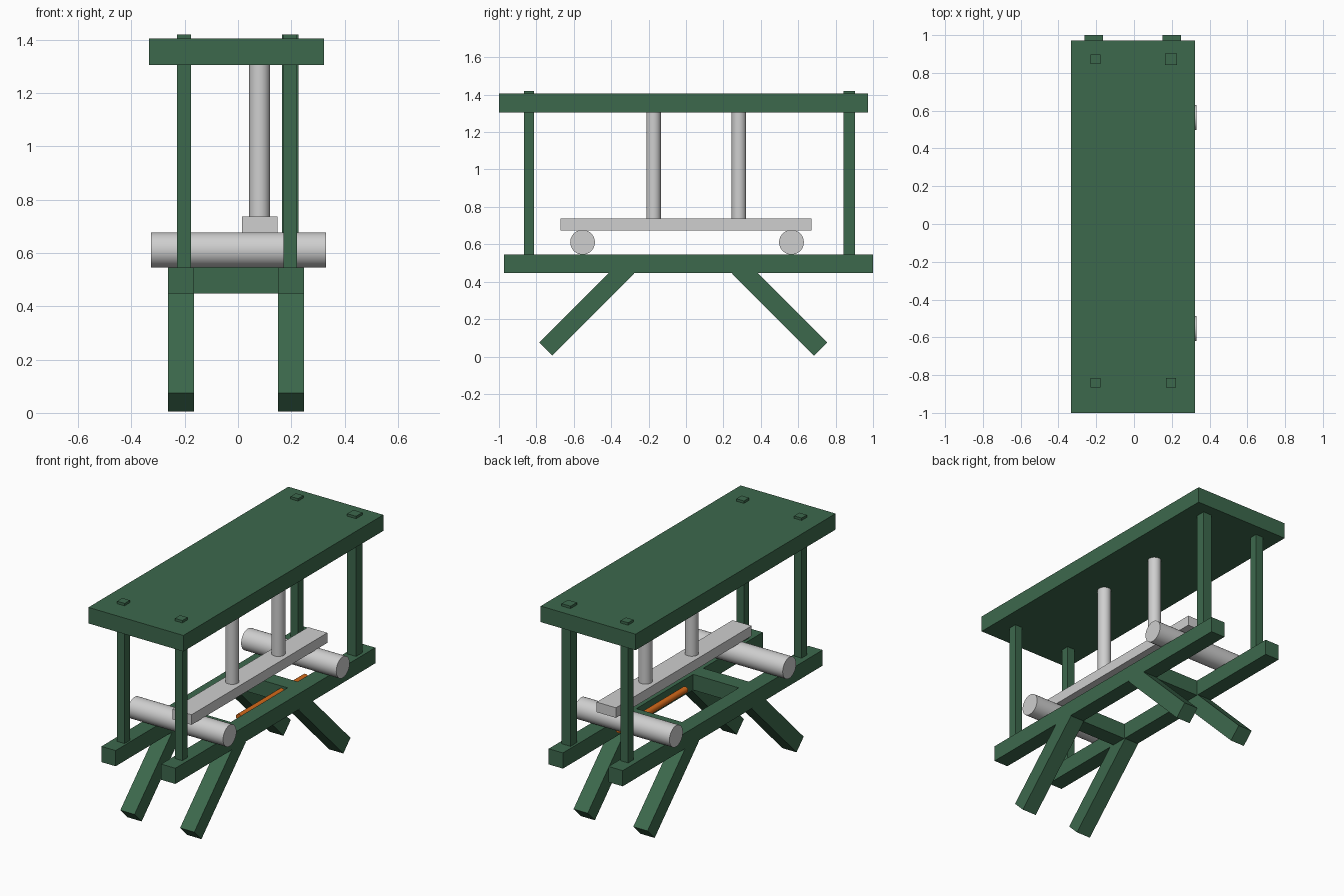
import bpy
from math import pi, radians
from mathutils import Vector

cube = bpy.data.objects.get("Cube")
if cube:
    bpy.data.objects.remove(cube, do_unlink=True)


def material(name, color):
    mat = bpy.data.materials.new(name)
    mat.use_nodes = True
    mat.diffuse_color = (*color, 1)
    bsdf = next(n for n in mat.node_tree.nodes if n.type == "BSDF_PRINCIPLED")
    bsdf.inputs["Base Color"].default_value = (*color, 1)
    return mat


green = material("green_paint", (0.046, 0.14, 0.073))
grey = material("light_grey", (0.62, 0.62, 0.62))
orange = material("orange", (0.65, 0.14, 0.01))


def box(name, mat, low, high):
    """Axis-aligned box between two corners."""
    low, high = Vector(low), Vector(high)
    bpy.ops.mesh.primitive_cube_add(size=1, location=(low + high) / 2)
    ob = bpy.context.object
    ob.name = name
    ob.scale = high - low
    bpy.ops.object.transform_apply(location=False, rotation=False, scale=True)
    ob.data.materials.append(mat)
    return ob


def rod(name, mat, radius, start, end, sides=48):
    """Round bar between two points."""
    start, end = Vector(start), Vector(end)
    axis = end - start
    bpy.ops.mesh.primitive_cylinder_add(
        vertices=sides, radius=radius, depth=axis.length,
        location=(start + end) / 2, rotation=axis.to_track_quat("Z", "Y").to_euler())
    ob = bpy.context.object
    ob.name = name
    bpy.ops.object.shade_smooth_by_angle(angle=radians(30))
    ob.data.materials.append(mat)
    return ob


RAIL_LOW, RAIL_TOP = 0.447, 0.545
ROOF_LOW, ROOF_TOP = 1.305, 1.405
rails = {"right": (-0.263, -0.165), "left": (0.15, 0.248)}

# Roof board
box("roof_board", green, (-0.333, -1.0, ROOF_LOW), (0.323, 0.972, ROOF_TOP))

# Side rails with their splayed legs
for side, (x0, x1) in rails.items():
    box(f"{side}_rail", green, (x0, -0.972, RAIL_LOW), (x1, 1.0, RAIL_TOP))
    for end, sign, foot in (("front", -1, 0.75), ("back", 1, 0.72)):
        leg = box(f"{end}_{side}_leg", green, (x0, -0.05, 0), (x1, 0.05, 0.62))
        leg.location = ((x0 + x1) / 2, sign * (foot - 0.219), 0.04 + 0.219)
        leg.rotation_euler.x = sign * pi / 4

# Cross bars joining the rails above the legs
for end, y in (("front", -0.335), ("back", 0.325)):
    box(f"{end}_cross_bar", green, (-0.165, y - 0.05, RAIL_LOW), (0.15, y + 0.05, RAIL_TOP))

# Roof posts, poking through the roof
for side, x in (("right", -0.203), ("left", 0.196)):
    for end, y in (("front", -0.84), ("back", 0.872)):
        half = 0.031 if (side, end) == ("left", "back") else 0.026
        box(f"{end}_{side}_post", green,
            (x - half, y - half, RAIL_TOP - 0.02), (x + half, y + half, 1.42))

# Rollers lying across the rails
for end, y in (("front", -0.553), ("back", 0.564)):
    rod(f"{end}_roller", grey, 0.066, (-0.327, y, 0.611), (0.33, y, 0.611))

# Plank on the rollers and its two round columns
box("plank", grey, (0.015, -0.67, 0.674), (0.148, 0.67, 0.737))
for end, y in (("front", -0.173), ("back", 0.283)):
    rod(f"{end}_column", grey, 0.039, (0.081, y, 0.73), (0.081, y, ROOF_LOW + 0.01))

# Thin bar inside the left rail
rod("orange_bar", orange, 0.02, (0.11, -0.15, 0.512), (0.11, 0.51, 0.512), 16)
